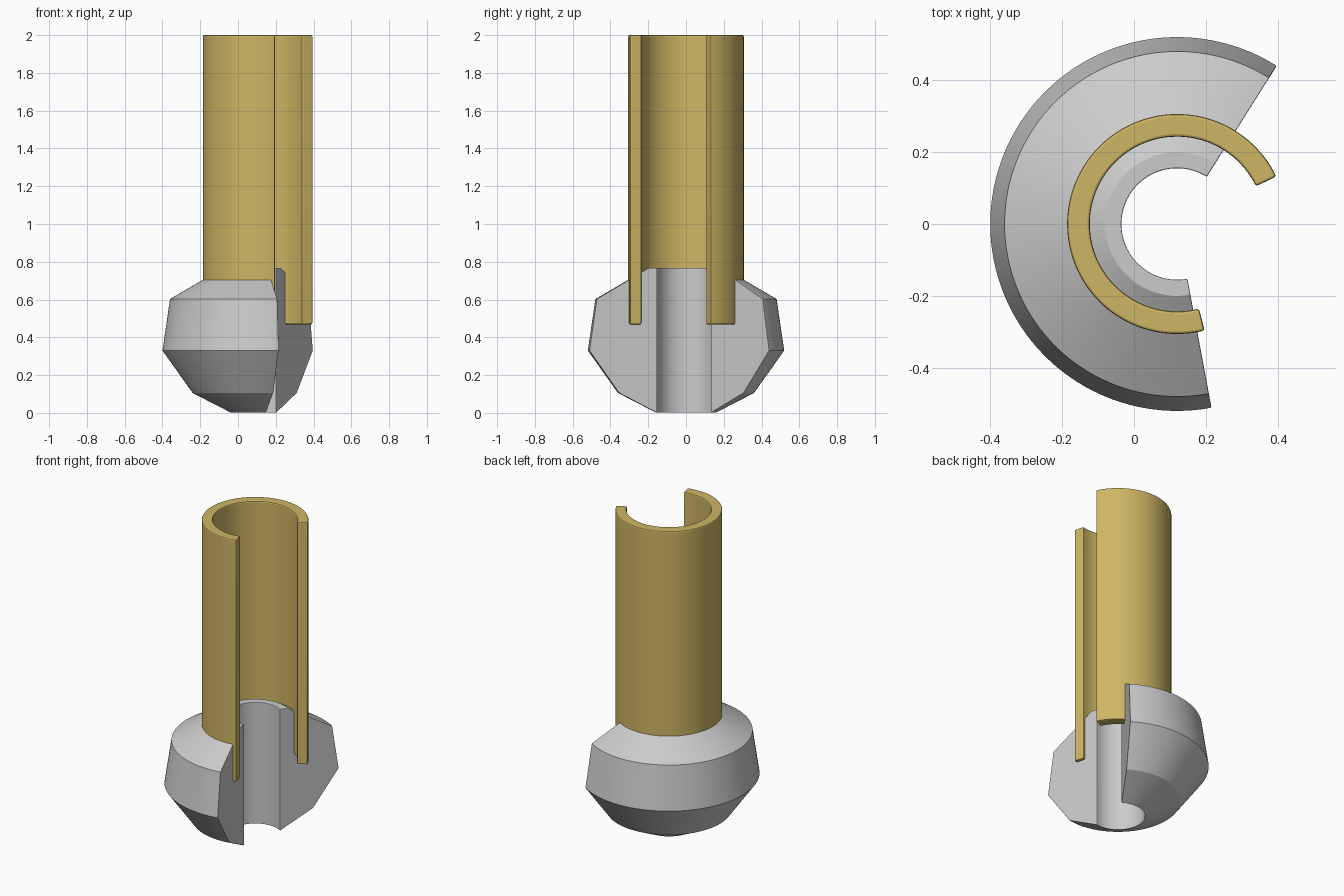
import bpy, bmesh
from math import radians, cos, sin

if "Cube" in bpy.data.objects:
    bpy.data.objects.remove(bpy.data.objects["Cube"])

AXIS_X = 0.12  # vertical axis shared by both parts


def revolve(name, profile, start, end, steps, bevel, color=None):
    """Sweep a closed (radius, z) profile part of the way round the axis."""
    bm = bmesh.new()
    rings = []
    for i in range(steps + 1):
        a = radians(start + (end - start) * i / steps)
        rings.append([bm.verts.new((AXIS_X + r * cos(a), r * sin(a), z)) for r, z in profile])
    n = len(profile)
    for a, b in zip(rings, rings[1:]):
        for j in range(n):
            k = (j + 1) % n
            bm.faces.new((a[j], a[k], b[k], b[j]))
    bm.faces.new(rings[0])
    bm.faces.new(rings[-1])
    bmesh.ops.recalc_face_normals(bm, faces=bm.faces)
    sharp = [e for e in bm.edges if e.calc_face_angle(0) > radians(80)]
    bmesh.ops.bevel(bm, geom=sharp, offset=bevel, segments=2, profile=0.5, affect='EDGES')
    bmesh.ops.recalc_face_normals(bm, faces=bm.faces)

    mesh = bpy.data.meshes.new(name)
    bm.to_mesh(mesh)
    bm.free()
    obj = bpy.data.objects.new(name, mesh)
    bpy.context.collection.objects.link(obj)
    if color:
        mat = bpy.data.materials.new(name + "_material")
        mat.diffuse_color = color
        mat.use_nodes = True
        mat.node_tree.nodes["Principled BSDF"].inputs["Base Color"].default_value = mat.diffuse_color
        mesh.materials.append(mat)
    bpy.ops.object.select_all(action='DESELECT')
    obj.select_set(True)
    bpy.context.view_layer.objects.active = obj
    bpy.ops.object.shade_smooth_by_angle(angle=radians(20))
    return obj


# Grey faceted collar, open on the right
collar_profile = [(0.155, 0.0), (0.36, 0.105), (0.52, 0.33), (0.48, 0.603),
                  (0.30, 0.708), (0.20, 0.768), (0.155, 0.768)]
revolve("collar", collar_profile, 57.8, 280.6, 72, 0.003)

# Brass split tube standing in the collar
tube_profile = [(0.243, 0.468), (0.306, 0.468), (0.306, 2.0), (0.243, 2.0)]
revolve("split_tube", tube_profile, 25.6, 284.5, 80, 0.007, (0.62, 0.47, 0.13, 1))
